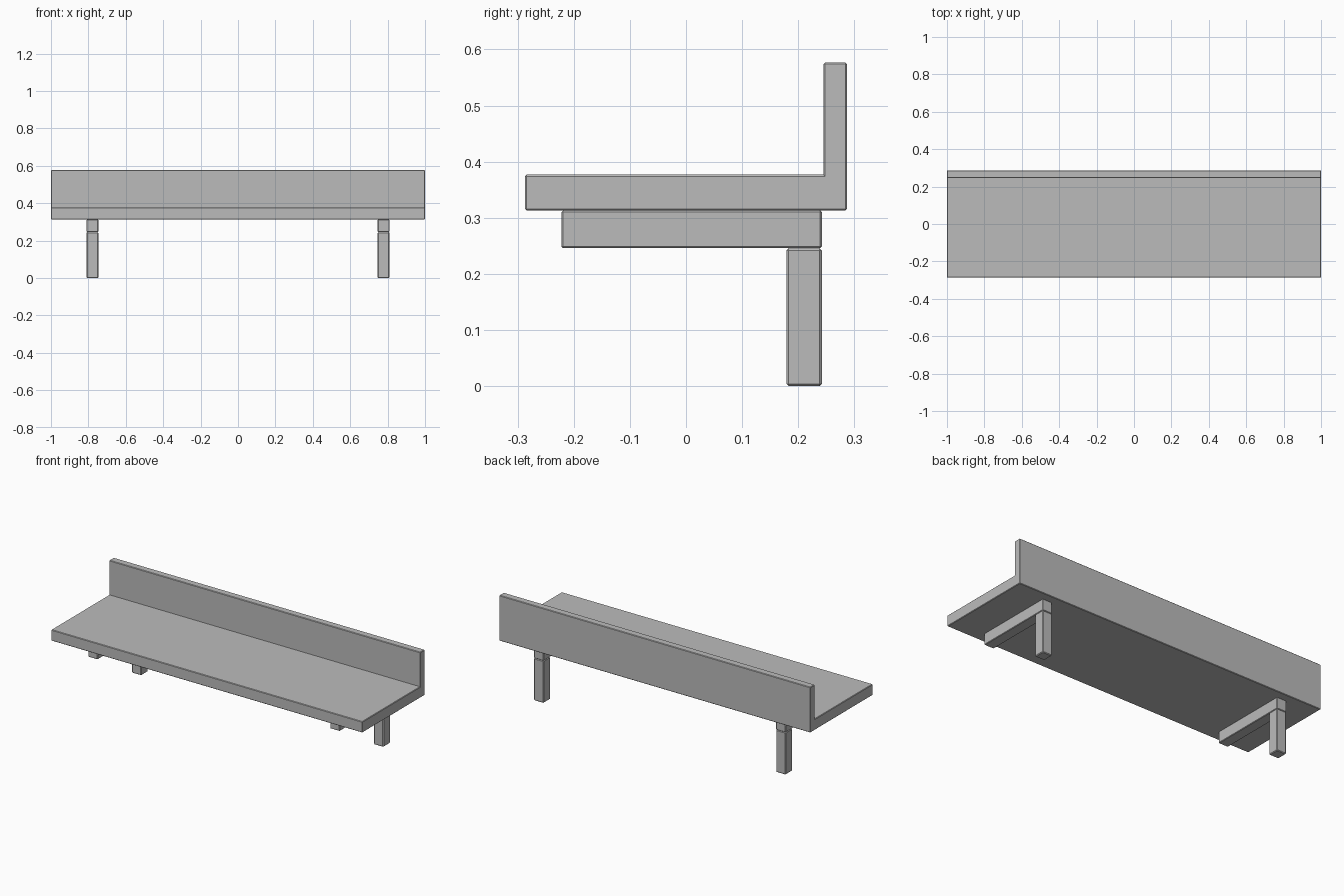
import bpy, bmesh

if "Cube" in bpy.data.objects:
    bpy.data.objects.remove(bpy.data.objects["Cube"])

mat = bpy.data.materials.new("light_grey")
mat.diffuse_color = (0.5, 0.5, 0.5, 1)
mat.use_nodes = True
mat.node_tree.nodes["Principled BSDF"].inputs["Base Color"].default_value = mat.diffuse_color


def extrude_part(name, profile, x0, x1, bevel):
    """Extrude a (y, z) profile along x and chamfer its convex edges."""
    bm = bmesh.new()
    face = bm.faces.new([bm.verts.new((x0, y, z)) for y, z in profile])
    ext = bmesh.ops.extrude_face_region(bm, geom=[face])
    for v in ext["geom"]:
        if isinstance(v, bmesh.types.BMVert):
            v.co.x = x1
    bmesh.ops.recalc_face_normals(bm, faces=bm.faces)
    edges = [e for e in bm.edges if e.calc_face_angle_signed() > 0.1]
    bmesh.ops.bevel(bm, geom=edges, offset=bevel, segments=1,
                    affect='EDGES', clamp_overlap=True)
    bmesh.ops.recalc_face_normals(bm, faces=bm.faces)
    me = bpy.data.meshes.new(name)
    bm.to_mesh(me)
    bm.free()
    me.materials.append(mat)
    ob = bpy.data.objects.new(name, me)
    bpy.context.collection.objects.link(ob)
    return ob


def rect(y0, y1, z0, z1):
    return [(y0, z0), (y1, z0), (y1, z1), (y0, z1)]


# L-shaped seat with low backrest
extrude_part("seat_and_backrest",
             [(-0.287, 0.313), (0.287, 0.313), (0.287, 0.577),
              (0.245, 0.577), (0.245, 0.377), (-0.287, 0.377)],
             -1, 1, 0.003)

# Cantilever brackets and rear legs, one pair each side
for side, cx in (("left", -0.778), ("right", 0.778)):
    a, b = cx - 0.031, cx + 0.031
    extrude_part(side + "_bracket", rect(-0.222, 0.242, 0.246, 0.313), a, b, 0.003)
    extrude_part(side + "_leg", rect(0.179, 0.242, 0.0, 0.246), a, b, 0.004)
